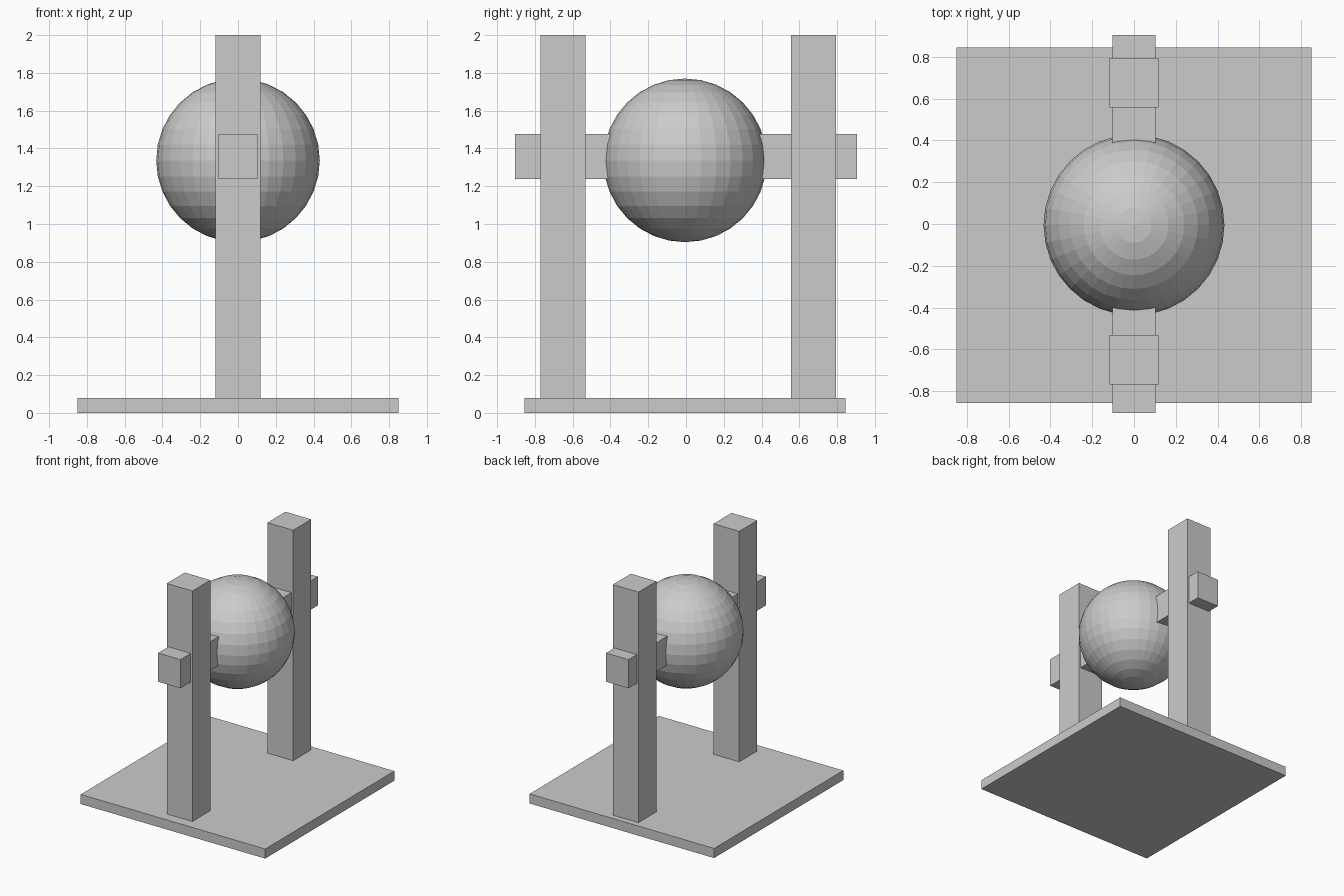
import bpy

if "Cube" in bpy.data.objects:
    bpy.data.objects.remove(bpy.data.objects["Cube"])


def box(name, lo, hi):
    """Add a box spanning two opposite corners."""
    centre = [(a + b) / 2 for a, b in zip(lo, hi)]
    bpy.ops.mesh.primitive_cube_add(size=1, location=centre)
    obj = bpy.context.object
    obj.name = name
    obj.scale = [b - a for a, b in zip(lo, hi)]
    bpy.ops.object.transform_apply(location=False, rotation=False, scale=True)
    return obj


# Base plate
box("base_plate", (-0.85, -0.856, 0), (0.85, 0.844, 0.08))

# Upright posts
for name, y0, y1 in (("front_post", -0.769, -0.532), ("back_post", 0.557, 0.794)):
    box(name, (-0.118, y0, 0.08), (0.118, y1, 2.0))

# Square axle running through both posts and the ball
box("axle", (-0.103, -0.904, 1.237), (0.103, 0.904, 1.476))

# Faceted ball
bpy.ops.mesh.primitive_uv_sphere_add(segments=32, ring_count=16, radius=0.433,
                                     location=(0, -0.005, 1.337))
bpy.context.object.name = "ball"
